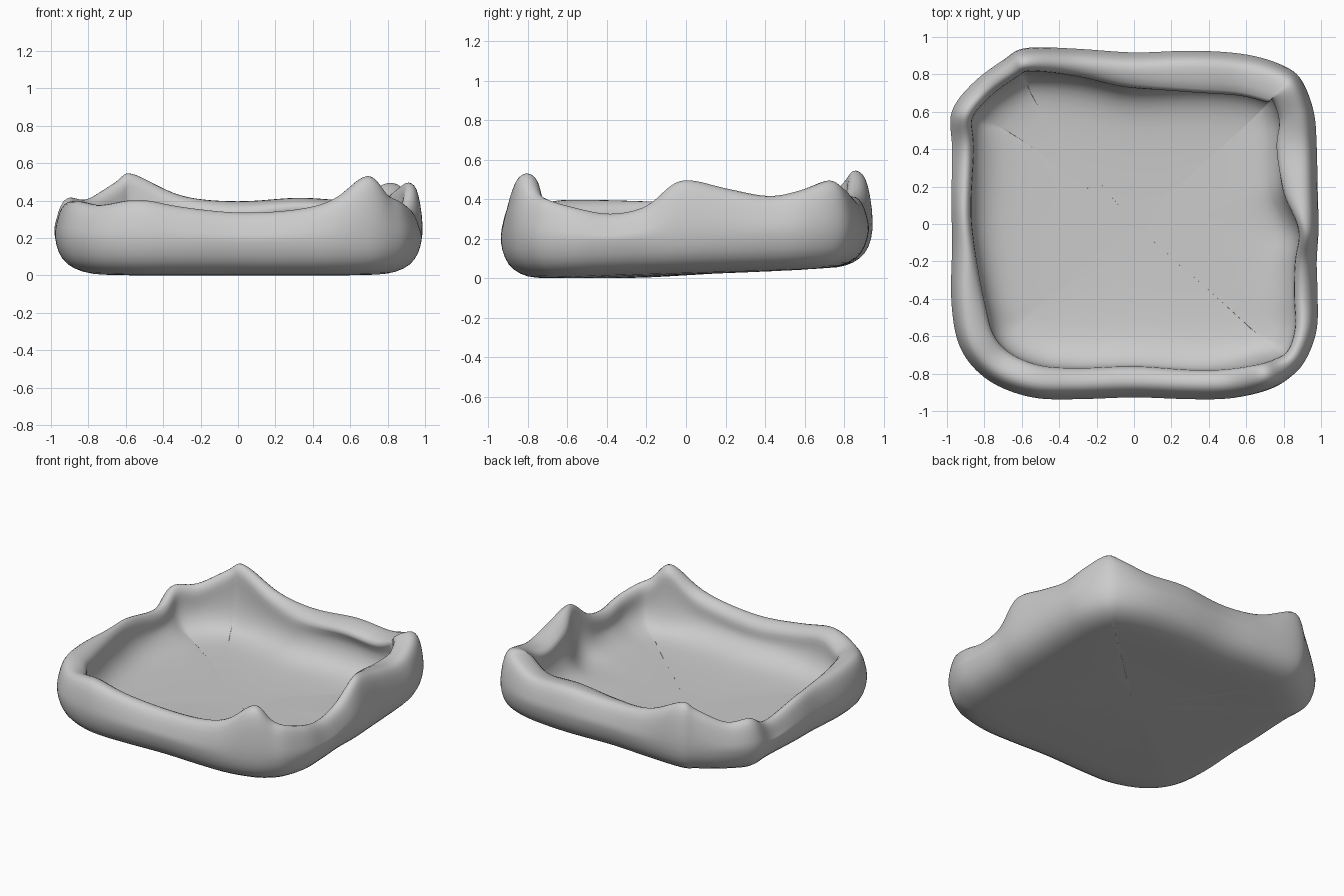
import bpy, bmesh
from mathutils import Vector

if "Cube" in bpy.data.objects:
    bpy.data.objects.remove(bpy.data.objects["Cube"])

# Rim stations, counter-clockwise from front centre: x, y, rim height, lip width
RIM = [
    (0, -.93, .34, .17), (.3, -.94, .355, .16), (.52, -.935, .41, .16),
    (.72, -.89, .54, .15), (.84, -.82, .44, .13), (.92, -.73, .40, .11),
    (.98, -.57, .36, .12), (.985, -.38, .33, .13), (.98, -.2, .37, .12),
    (.99, -.03, .5, .11), (.985, .2, .46, .2), (.98, .42, .42, .24),
    (.965, .6, .45, .2), (.9, .77, .5, .2), (.8, .85, .47, .24),
    (.6, .91, .41, .25), (.32, .93, .42, .25), (0, .92, .40, .2),
    (-.3, .94, .43, .15), (-.58, .945, .55, .13), (-.7, .88, .50, .12),
    (-.86, .76, .41, .12), (-.98, .6, .42, .12), (-.975, .4, .33, .12),
    (-.98, .1, .38, .11), (-.975, -.1, .39, .12), (-.98, -.42, .40, .18),
    (-.93, -.67, .40, .2), (-.78, -.84, .38, .19), (-.55, -.93, .41, .18),
    (-.3, -.94, .37, .17),
]
STEPS = 4


def smooth_loop(points, steps):
    """Closed Catmull-Rom curve through the points."""
    pts = [Vector(p) for p in points]
    n = len(pts)
    out = []
    for i in range(n):
        a, b, c, d = (pts[(i + k) % n] for k in (-1, 0, 1, 2))
        for s in range(steps):
            t = s / steps
            out.append(.5 * (2 * b + (c - a) * t + (2 * a - 5 * b + 4 * c - d) * t * t
                             + (3 * b - a - 3 * c + d) * t ** 3))
    return out


def section(x, y, top, w):
    """Cross-section as (inset, height, pull toward centre), underside to floor."""
    base = .028 + .03 * y
    wall = min(w, .19)
    crest = min(.085, w * .65)
    return [
        (.22, base - .012, .5), (.22, base - .008, 0), (.14, base + .005, 0),
        (.065, base + .04, 0), (.02, base + .1, 0), (0, base + .19, 0),
        (.005, base + .62 * (top - base), 0), (.025, top - .06, 0),
        (crest * .6, top - .015, 0), (crest, top, 0),
        ((crest + w) / 2, top - .01, 0), (w, top - .045, 0),
        (wall, top - .10, 0), (wall + .005, .13 + .35 * (top - .13), 0),
        (wall + .05, .15, 0), (wall + .12, .115, 0), (wall + .2, .095, 0),
        (.35, .085, .45),
    ]


# Soft square tray with a wavy rolled rim
loop = smooth_loop(RIM, STEPS)
count = len(loop)
bm = bmesh.new()
columns = []
for i, p in enumerate(loop):
    tangent = loop[(i + 3) % count] - loop[i - 3]
    inward = Vector((-tangent.y, tangent.x)).normalized()
    column = []
    for inset, z, pull in section(*p):
        xy = (Vector((p.x, p.y)) + inward * inset) * (1 - pull)
        column.append(bm.verts.new((xy.x, xy.y, max(z, 0))))
    columns.append(column)
for i in range(count):
    a, b = columns[i], columns[(i + 1) % count]
    for j in range(len(a) - 1):
        bm.faces.new((a[j], b[j], b[j + 1], a[j + 1]))

# Underside and floor centres
for ring, z in ((0, .015), (-1, .08)):
    centre = bm.verts.new((0, 0, z))
    for i in range(count):
        bm.faces.new((columns[i][ring], columns[(i + 1) % count][ring], centre))
bmesh.ops.recalc_face_normals(bm, faces=bm.faces)
for f in bm.faces:
    f.smooth = True

mesh = bpy.data.meshes.new("cushioned_tray")
bm.to_mesh(mesh)
bm.free()
tray = bpy.data.objects.new("cushioned_tray", mesh)
bpy.context.collection.objects.link(tray)
sub = tray.modifiers.new("soften", 'SUBSURF')
sub.levels = sub.render_levels = 1
